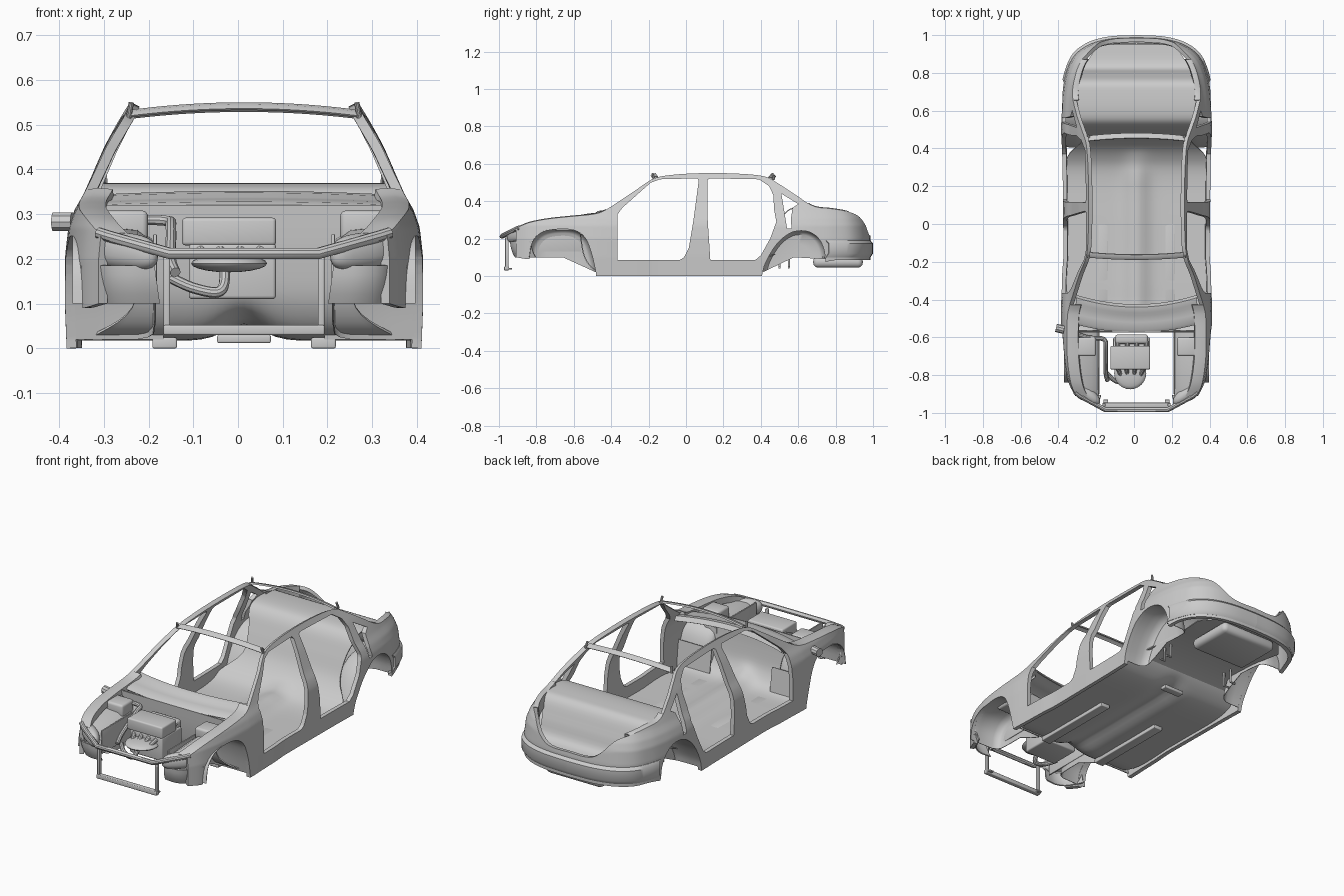
import bpy, bmesh, math
from mathutils import Vector

if "Cube" in bpy.data.objects:
    bpy.data.objects.remove(bpy.data.objects["Cube"])

CX = 0.0135   # body centre line (an intake pod on the left shifts the bounds)


def spline(pts, n, closed=False):
    P = [Vector(p) for p in pts]
    m = len(P)
    out = []
    for i in range(m if closed else m - 1):
        if closed:
            a, b, c, d = (P[(i + k) % m] for k in (-1, 0, 1, 2))
        else:
            a, b, c, d = P[max(i - 1, 0)], P[i], P[i + 1], P[min(i + 2, m - 1)]
        for s in range(n):
            t = s / n
            out.append(0.5 * (2 * b + (c - a) * t + (2 * a - 5 * b + 4 * c - d) * t * t
                              + (3 * b - a - 3 * c + d) * t ** 3))
    if not closed:
        out.append(P[-1])
    return out


def tuck(z):
    """Body width factor by height: bulged flank, tapered cabin."""
    T = [(0, .99), (.1, 1), (.2, 1), (.27, .98), (.31, .945), (.345, .895), (.45, .78), (.53, .675), (.57, .625)]
    for (a, fa), (b, fb) in zip(T, T[1:]):
        if z <= b:
            return fa + (fb - fa) * (z - a) / (b - a)
    return T[-1][1]


def apply(ob, kind, **kw):
    bpy.context.view_layer.objects.active = ob
    md = ob.modifiers.new(kind.lower(), kind)
    for k, v in kw.items():
        setattr(md, k, v)
    bpy.ops.object.modifier_apply(modifier=md.name)


def finish(ob, thick=0, bevel=0, mirror=False, shift=True, cutters=()):
    bpy.ops.object.select_all(action='DESELECT')
    ob.select_set(True)
    bpy.context.view_layer.objects.active = ob
    if thick:
        apply(ob, 'SOLIDIFY', thickness=thick, offset=-1)
    for c in cutters:
        apply(ob, 'BOOLEAN', object=c, operation='DIFFERENCE', solver='EXACT')
    if bevel:
        apply(ob, 'BEVEL', width=bevel, segments=3)
    if mirror:
        apply(ob, 'MIRROR')
    bpy.ops.object.shade_smooth_by_angle(angle=math.radians(35))
    if shift:
        ob.location.x = CX
    return ob


def from_bm(name, bm):
    me = bpy.data.meshes.new(name)
    bm.to_mesh(me)
    bm.free()
    ob = bpy.data.objects.new(name, me)
    bpy.context.collection.objects.link(ob)
    return ob


def grid(name, rows, **kw):
    bm = bmesh.new()
    V = [[bm.verts.new(p) for p in r] for r in rows]
    for a, b in zip(V, V[1:]):
        for j in range(len(a) - 1):
            bm.faces.new((a[j], b[j], b[j + 1], a[j + 1]))
    bmesh.ops.remove_doubles(bm, verts=bm.verts, dist=1e-5)
    return finish(from_bm(name, bm), **kw)


def prism(name, pts, x0=.1, x1=.6):
    bm = bmesh.new()
    f = bm.faces.new([bm.verts.new((x0, y, z)) for y, z in pts])
    g = bmesh.ops.extrude_face_region(bm, geom=[f])['geom']
    bmesh.ops.translate(bm, vec=(x1 - x0, 0, 0), verts=[v for v in g if isinstance(v, bmesh.types.BMVert)])
    bmesh.ops.recalc_face_normals(bm, faces=bm.faces)
    ob = from_bm(name, bm)
    ob.hide_render = True
    return ob


def box(name, lo, hi, bevel=.004, **kw):
    bm = bmesh.new()
    bmesh.ops.create_cube(bm, size=1)
    for v in bm.verts:
        v.co = [(a + b) / 2 + c * (b - a) for a, b, c in zip(lo, hi, v.co)]
    return finish(from_bm(name, bm), bevel=bevel, **kw)


def tube(name, pts, r, smooth=0, **kw):
    P = spline(pts, smooth) if smooth else [Vector(p) for p in pts]
    cu = bpy.data.curves.new(name, 'CURVE')
    cu.dimensions, cu.bevel_depth, cu.bevel_resolution, cu.use_fill_caps = '3D', r, 3, True
    s = cu.splines.new('POLY')
    s.points.add(len(P) - 1)
    for q, p in zip(s.points, P):
        q.co = (*p, 1)
    ob = bpy.data.objects.new(name, cu)
    bpy.context.collection.objects.link(ob)
    bpy.ops.object.select_all(action='DESELECT')
    ob.select_set(True)
    bpy.context.view_layer.objects.active = ob
    bpy.ops.object.convert(target='MESH')
    return finish(bpy.context.view_layer.objects.active, **kw)


# Body side, swept from front fender round to the tail centre: half width, y, bottom, top
path = [(.325, -.91, .10, .255), (.36, -.84, .09, .285), (.383, -.74, .09, .305), (.395, -.62, .05, .318),
        (.40, -.50, 0, .33), (.40, -.44, 0, .348), (.397, -.36, 0, .398), (.394, -.26, 0, .465),
        (.388, -.17, 0, .522), (.388, -.06, 0, .542), (.39, .1, 0, .55), (.392, .28, 0, .547),
        (.396, .42, 0, .532), (.40, .5, 0, .49), (.40, .6, 0, .425), (.392, .70, .06, .372),
        (.372, .80, .085, .36), (.33, .89, .085, .345), (.25, .95, .085, .315), (.14, .98, .085, .225),
        (0, .987, .085, .218)]


def skin(r, z):
    f = tuck(z)
    return Vector((r[0] * f, r[1] - max(0, r[1] - .6) * (1 - f), z))


stations = spline(path, 6)
front_arch = [(-.835, .1), (-.82, .18), (-.77, .232), (-.69, .25), (-.60, .245), (-.54, .205), (-.505, .12), (-.482, .02)]
rear_arch = [(.41, .02), (.425, .07), (.47, .15), (.52, .205), (.58, .238), (.65, .238), (.705, .205), (.735, .15), (.745, .09)]
cuts = [
    prism('cut_front_arch', [(-.85, -.05)] + [tuple(p) for p in spline(front_arch, 4)] + [(-.475, -.05)]),
    prism('cut_rear_arch', [(.395, -.05)] + [tuple(p) for p in spline(rear_arch, 4)] + [(.75, -.05)]),
    prism('cut_front_door', [(-.365, .085), (-.365, .33), (-.34, .365), (-.19, .498), (-.14, .517), (.06, .522),
                             (.068, .51), (.04, .3), (.015, .15), (-.012, .098), (-.035, .085)]),
    prism('cut_rear_door', [(.13, .085), (.116, .3), (.115, .515), (.13, .522), (.39, .517), (.445, .48), (.468, .43),
                            (.47, .36), (.483, .29), (.45, .2), (.40, .11), (.37, .085)]),
    prism('cut_quarter_gap', [(.51, .44), (.60, .385), (.57, .365), (.56, .30), (.565, .255), (.54, .255), (.528, .33)]),
]
grid('body_side', [[skin(r, max(r[2], 0) + (r[3] - max(r[2], 0)) * j / 36) for j in range(37)] for r in stations],
     thick=.022, cutters=cuts, mirror=True)
for c in cuts:
    bpy.data.objects.remove(c)


# Inward flanges: fender tops beside the engine bay, gutters beside the boot
def flange(name, rows, width, drop):
    out = []
    for r in rows:
        p = skin(r, r[3])
        out.append([p, p + Vector((-width * .4, 0, .004)), p + Vector((-width, 0, .002)), p + Vector((-width - .005, 0, -drop))])
    grid(name, out, thick=.004, mirror=True)


flange('fender_top', stations[0:32], .06, .03)
flange('boot_gutter', stations[88:104], .03, .06)

# Rear bumper band standing proud of the tail
bump = []
for r in stations[93:]:
    q = Vector((r[0] * 1.02, r[1] + .013, 0))
    bump.append([(q.x * s, q.y - (1 - s) * .9, z) for s, z in
                 ((.96, .095), (.985, .1), (1, .12), (1, .175), (.985, .19), (.955, .197))])
grid('rear_bumper', bump, thick=.01, mirror=True)

# Floor, firewall, rear bulkhead, shelf and boot wall as one pressing: y, z, half width
floor = [(-.575, .32, .33), (-.565, .2, .25), (-.54, .09, .25), (-.47, .025, .34), (-.3, .018, .375), (0, .018, .375),
         (.25, .022, .375), (.36, .06, .365), (.44, .14, .29), (.49, .25, .29), (.53, .33, .315), (.58, .36, .32),
         (.69, .362, .325), (.75, .345, .31), (.79, .26, .29), (.83, .17, .28), (.95, .15, .2)]
rows = []
for y, z, w in spline(floor, 5):
    k = max(0, min(1, (.4 - y) / .15, (y + .56) / .05)) * .035
    rows.append([(w * u / 16, y, z + k * math.exp(-(w * u / 16 / .06) ** 2)) for u in range(-16, 17)])
grid('floor_and_bulkheads', rows, thick=.006)
grid('toe_board', [[(x, -.50 + .02 * t, .16 - .14 * t) for t in (1, .5, 0)] for x in (.18, .25, .32, .388)],
     thick=.004, mirror=True)
grid('boot_floor', [[(w * u / 6, y, z) for u in range(-6, 7)]
                    for y, z, w in ((.40, .09, .3), (.5, .12, .25), (.7, .11, .25), (.85, .1, .27), (.96, .1, .18))], thick=.005)
box('spare_wheel_well', (-.17, .68, .045), (.17, .945, .105), bevel=.025)
box('floor_rail', (.15, -.48, .0), (.205, .0, .024), mirror=True)
box('seat_crossbar', (-.06, .30, .012), (.06, .34, .03))
for y in (.5, .55):
    tube('exhaust_hanger', [(.2, y, .12), (.2, y, .045), (.23, y, .045)], .006, mirror=True)


# Wheel housings: arch swept inward and closed to a dome
def housing(name, arch, inner):
    A = spline(arch, 4)
    c = Vector(((A[0].x + A[-1].x) / 2, .1))
    rows = []
    for x, s in ((.383, 1.0), (.33, 1.01), (inner + .04, 1.0), (inner + .015, .94), (inner + .004, .85), (inner, .5), (inner, .0)):
        rows.append([(x, *(c + (p - c) * s)) for p in A])
    grid(name, rows, thick=.003, mirror=True)


housing('front_wheel_housing', front_arch, .2)
housing('rear_wheel_housing', rear_arch, .25)
box('strut_tower', (.215, -.70, .24), (.32, -.60, .308), bevel=.012, mirror=True)
box('inner_apron', (.195, -.90, .13), (.203, -.56, .255), bevel=.002, mirror=True)
grid('apron_shelf', [[(.2, y, z - .03), (.24, y, z), (w, y, z + .01)] for y, z, w in
                     ((-.91, .235, .29), (-.85, .25, .33), (-.72, .26, .35), (-.56, .265, .36))], thick=.004, mirror=True)

# Headlamp bowls and the panel below them
bm = bmesh.new()
bmesh.ops.create_uvsphere(bm, u_segments=28, v_segments=14, radius=1)
for v in bm.verts:
    x, y, z = v.co
    x, z = (math.copysign(abs(t) ** .75, t) for t in (x, z))
    v.co = (.268 + .076 * x, -.895 + .04 * y + .045 * x, .217 + .042 * z + .008 * x)
finish(from_bm('headlamp_bowl', bm), mirror=True)
lower = spline([(.2, -.935), (.26, -.94), (.31, -.92), (.345, -.87), (.365, -.83)], 4)
grid('front_lower_panel', [[(p.x - .012 * (1 - t), p.y + .025 * (1 - t) ** 2, .1 + .085 * t) for t in (0, .25, .5, .75, 1)]
                           for p in lower], thick=.006, mirror=True)

# Front crossmember and radiator frame
tube('front_crossmember', [(-.325, -.89, .258), (-.3, -.91, .25), (-.165, -.984, .212), (.165, -.984, .212),
                           (.3, -.91, .25), (.325, -.89, .258)], .013)
box('radiator_upright', (.165, -.967, .03), (.18, -.948, .205), mirror=True)
box('radiator_lower_bar', (-.18, -.972, .03), (.18, -.946, .052))
box('radiator_foot', (.15, -.972, .034), (.175, -.93, .042), bevel=.002, mirror=True)


# Bowed cross panels: cowl, dash edge and the two roof headers
def cross(name, prof, bow_y, bow_z, thick):
    grid(name, [[(w * u / 12, y + bow_y * (u / 12) ** 2, z - bow_z * (u / 12) ** 2) for y, z, w in prof]
                for u in range(-12, 13)], thick=thick)


cross('cowl', [(-.575, .318, .345), (-.56, .328, .345), (-.52, .334, .345), (-.485, .338, .335), (-.47, .348, .32),
               (-.44, .352, .32), (-.425, .33, .32)], .05, .008, .005)
cross('front_roof_header', [(-.19, .536, .255), (-.18, .546, .25), (-.163, .55, .248), (-.16, .541, .248)], .012, .016, .005)
cross('rear_roof_header', [(.452, .538, .255), (.455, .546, .255), (.472, .542, .256), (.482, .532, .258)], -.015, .016, .005)
for y in (-.175, .465):
    tube('roof_mount', [(.258, y + .006, .515), (.252, y - .004, .549)], .006, mirror=True)

# Engine
box('engine_block', (-.11, -.77, .11), (.085, -.60, .235), bevel=.008, shift=False)
box('engine_cover', (-.125, -.77, .23), (.085, -.645, .292), bevel=.008, shift=False)
box('rear_manifold', (-.10, -.635, .2), (.075, -.585, .27), bevel=.015, shift=False)
for i in range(4):
    tube('intake_runner', [(-.085 + i * .05, -.66, .25), (-.085 + i * .05, -.62, .255)], .012, shift=False)
    tube('exhaust_runner', [(-.085 + i * .045, -.765, .22), (-.07 + i * .035, -.80, .195)], .011, shift=False)
bm = bmesh.new()
bmesh.ops.create_uvsphere(bm, u_segments=24, v_segments=10, radius=1)
for v in bm.verts:
    v.co = (-.02 + .085 * v.co.x, -.79 + .085 * v.co.y, .19 + .02 * v.co.z)
finish(from_bm('manifold_shield', bm), shift=False)
tube('front_pipe', [(-.145, -.79, .155), (-.10, -.83, .135), (-.05, -.84, .125), (-.032, -.83, .14), (-.03, -.80, .18)],
     .012, smooth=5, shift=False)
tube('intake_pipe', [(-.36, -.56, .285), (-.25, -.60, .287), (-.16, -.61, .285), (-.15, -.66, .27), (-.15, -.78, .2),
                     (-.14, -.83, .17)], .012, smooth=5, shift=False)
tube('intake_pod', [(-.413, -.55, .283), (-.37, -.56, .283)], .022, shift=False)
